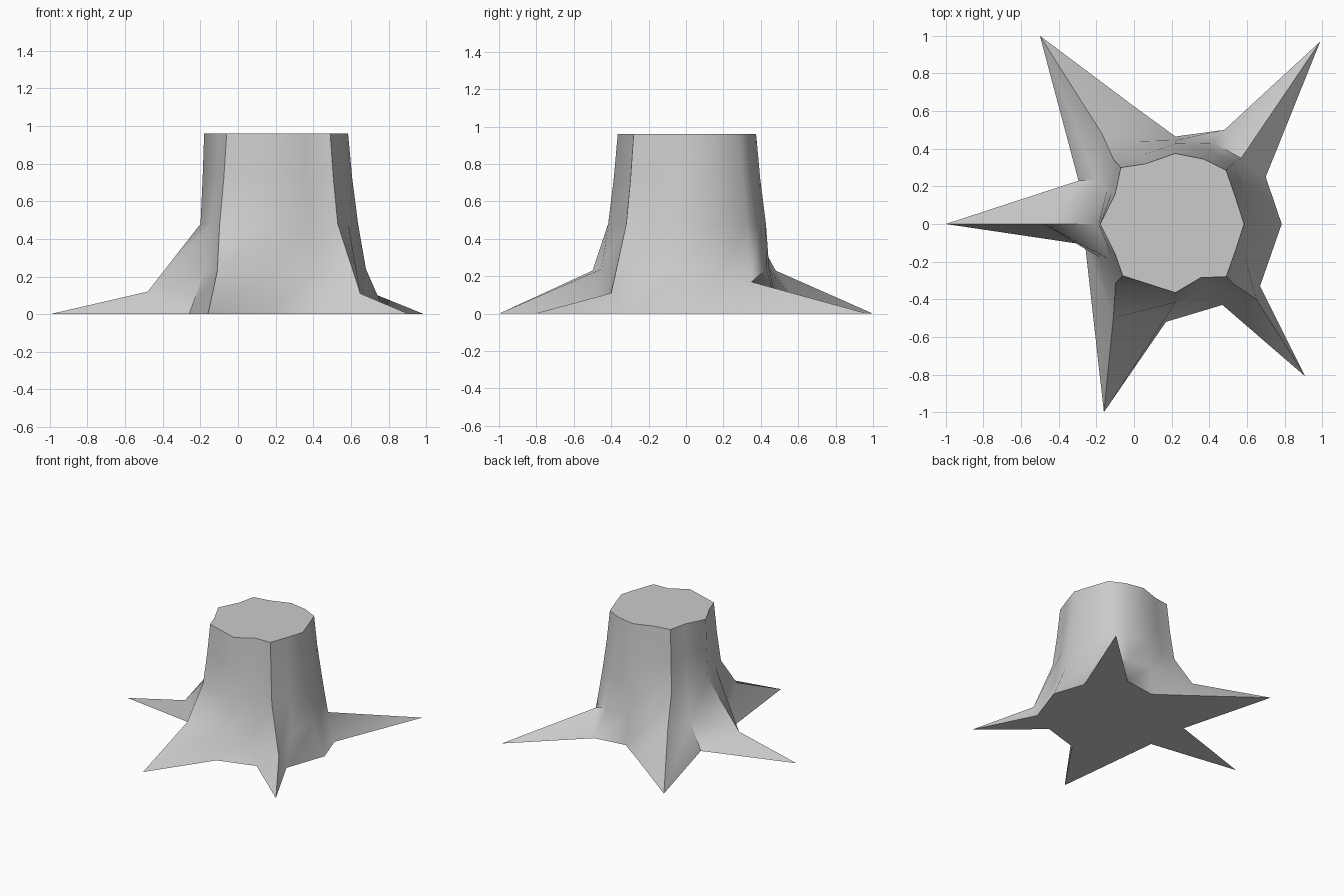
import bpy, bmesh, math
from mathutils import Vector

if "Cube" in bpy.data.objects:
    bpy.data.objects.remove(bpy.data.objects["Cube"])

AXIS = Vector((0.205, 0.0))

# Columns round the trunk: base xy, top xy, flare knee xyz
columns = [
    (.785, 0, .585, 0, .68, 0, .24),
    (.70, .25, .54, .14, .61, .19, .22),
    (.99, .97, .49, .285, .57, .35, .17),       # back right root
    (.48, .50, .37, .345, .42, .43, .24),
    (.22, .465, .22, .375, .22, .445, .24),
    (-.02, .64, .06, .32, .02, .44, .24),
    (-.50, 1.0, -.07, .30, -.17, .48, .23),     # back left root
    (-.295, .23, -.10, .16, -.20, .23, .22),
    (-1.0, 0, -.18, 0, -.48, 0, .12),           # left root
    (-.26, -.11, -.10, -.16, -.18, -.18, .22),
    (-.16, -1.0, -.06, -.275, -.11, -.50, .23), # front left root
    (.17, -.52, .22, -.365, .20, -.45, .24),
    (.47, -.43, .355, -.285, .42, -.38, .22),
    (.91, -.81, .49, -.28, .65, -.40, .11),     # front right root
    (.67, -.33, .54, -.14, .62, -.19, .22),
]


def trunk_point(tx, ty, scale, z):
    """Top outline point widened about the trunk axis."""
    p = AXIS + (Vector((tx, ty)) - AXIS) * scale
    return (p.x, p.y, z)


bm = bmesh.new()
grid = []
for bx, by, tx, ty, kx, ky, kz in columns:
    s = 1.05 if tx < -.15 else 1.14
    pts = [(bx, by, 0), (kx, ky, kz),
           trunk_point(tx, ty, s, .48),
           trunk_point(tx, ty, 1 + (s - 1) * .42, .72),
           (tx, ty, .96)]
    grid.append([bm.verts.new(p) for p in pts])

# Bark sides, cut face and underside
n = len(grid)
for i in range(n):
    a, b = grid[i], grid[(i + 1) % n]
    for j in range(4):
        bm.faces.new((a[j], b[j], b[j + 1], a[j + 1]))
bm.faces.new([c[-1] for c in grid])
bm.faces.new([c[0] for c in reversed(grid)])
bmesh.ops.recalc_face_normals(bm, faces=bm.faces)

mesh = bpy.data.meshes.new("tree_stump")
bm.to_mesh(mesh)
bm.free()
stump = bpy.data.objects.new("tree_stump", mesh)
bpy.context.collection.objects.link(stump)
bpy.context.view_layer.objects.active = stump
stump.select_set(True)
bpy.ops.object.shade_smooth_by_angle(angle=math.radians(50))
